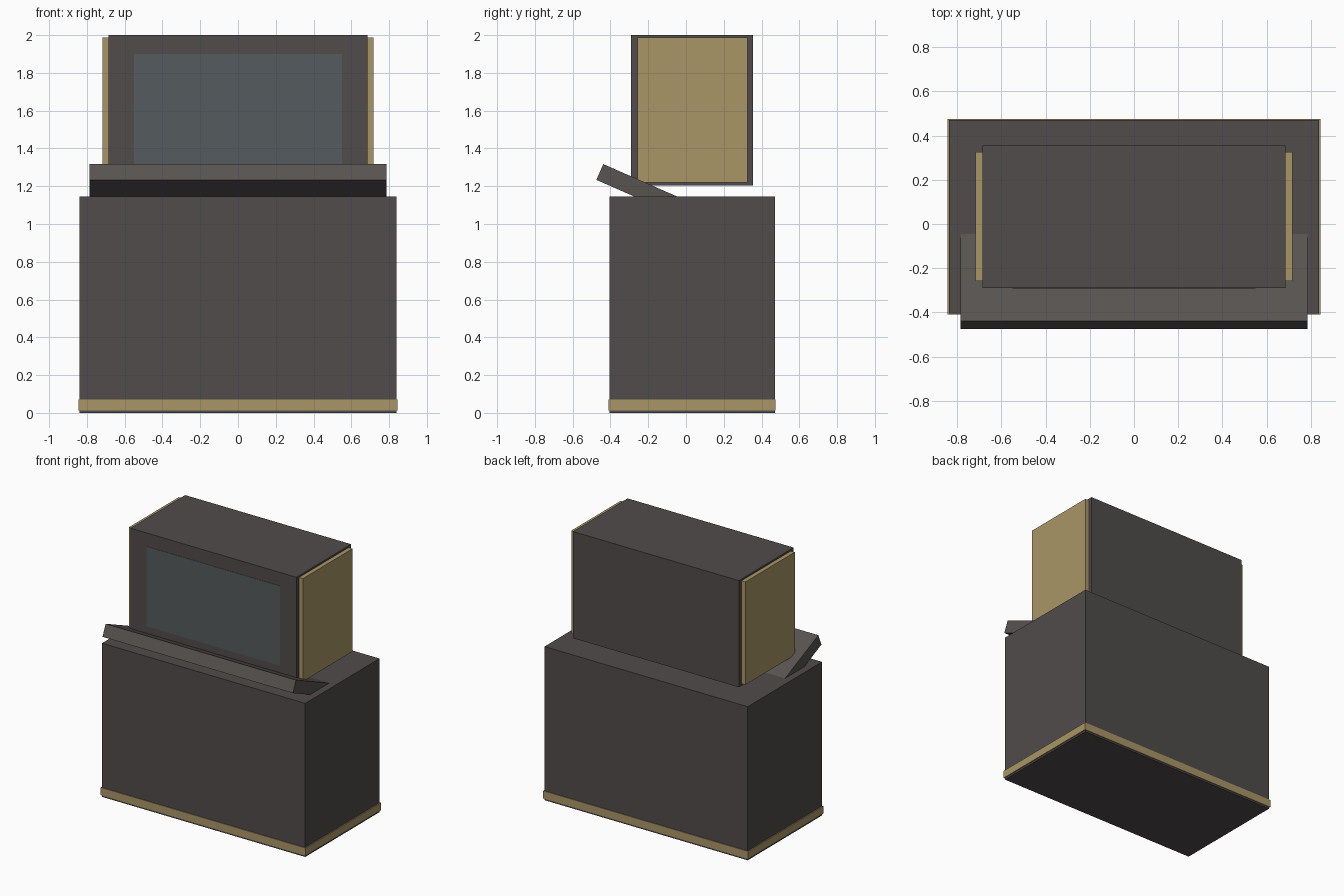
import bpy, math
from mathutils import Matrix, Vector

if "Cube" in bpy.data.objects:
    bpy.data.objects.remove(bpy.data.objects["Cube"])


def material(name, color):
    m = bpy.data.materials.new(name)
    m.diffuse_color = (*color, 1)
    m.use_nodes = True
    m.node_tree.nodes["Principled BSDF"].inputs["Base Color"].default_value = m.diffuse_color
    return m


dark = material("dark_casing", (0.080, 0.072, 0.069))
panel_grey = material("console_grey", (0.095, 0.087, 0.083))
gold = material("brass_trim", (0.40, 0.305, 0.137))
glass = material("screen_glass", (0.090, 0.104, 0.110))


def box(name, x, y, z, mat):
    """Box from (min, max) ranges on each axis."""
    center = Vector([sum(r) / 2 for r in (x, y, z)])
    size = [r[1] - r[0] for r in (x, y, z)]
    bpy.ops.mesh.primitive_cube_add(size=1)
    ob = bpy.context.object
    ob.name = name
    ob.data.transform(Matrix.Diagonal((*size, 1)))
    ob.location = center
    ob.data.materials.append(mat)
    return ob


# Lower cabinet and its brass plinth band
box("cabinet", (-0.838, 0.838), (-0.405, 0.47), (0, 1.145), dark)
box("plinth_band", (-0.845, 0.845), (-0.41, 0.475), (0.013, 0.07), gold)

# Upper housing with a nearly flush screen
box("screen_housing", (-0.685, 0.685), (-0.29, 0.355), (1.205, 2.0), dark)
box("screen", (-0.55, 0.55), (-0.292, -0.26), (1.305, 1.90), glass)

# Brass panels on both sides of the housing
for side, label in ((1, "right"), (-1, "left")):
    x = sorted((side * 0.68, side * 0.717))
    box(label + "_side_panel", x, (-0.257, 0.325), (1.22, 1.987), gold)

# Tilted console: raised front edge, rear sunk into the cabinet
length, thick, tilt = 0.5, 0.091, math.radians(-23.7)
console = box("console", (-0.785, 0.785), (0, length), (-thick, 0), panel_grey)
console.data.transform(Matrix.Translation((0, length / 2, -thick / 2)))
console.location = (0, -0.438, 1.317)
console.rotation_euler.x = tilt
